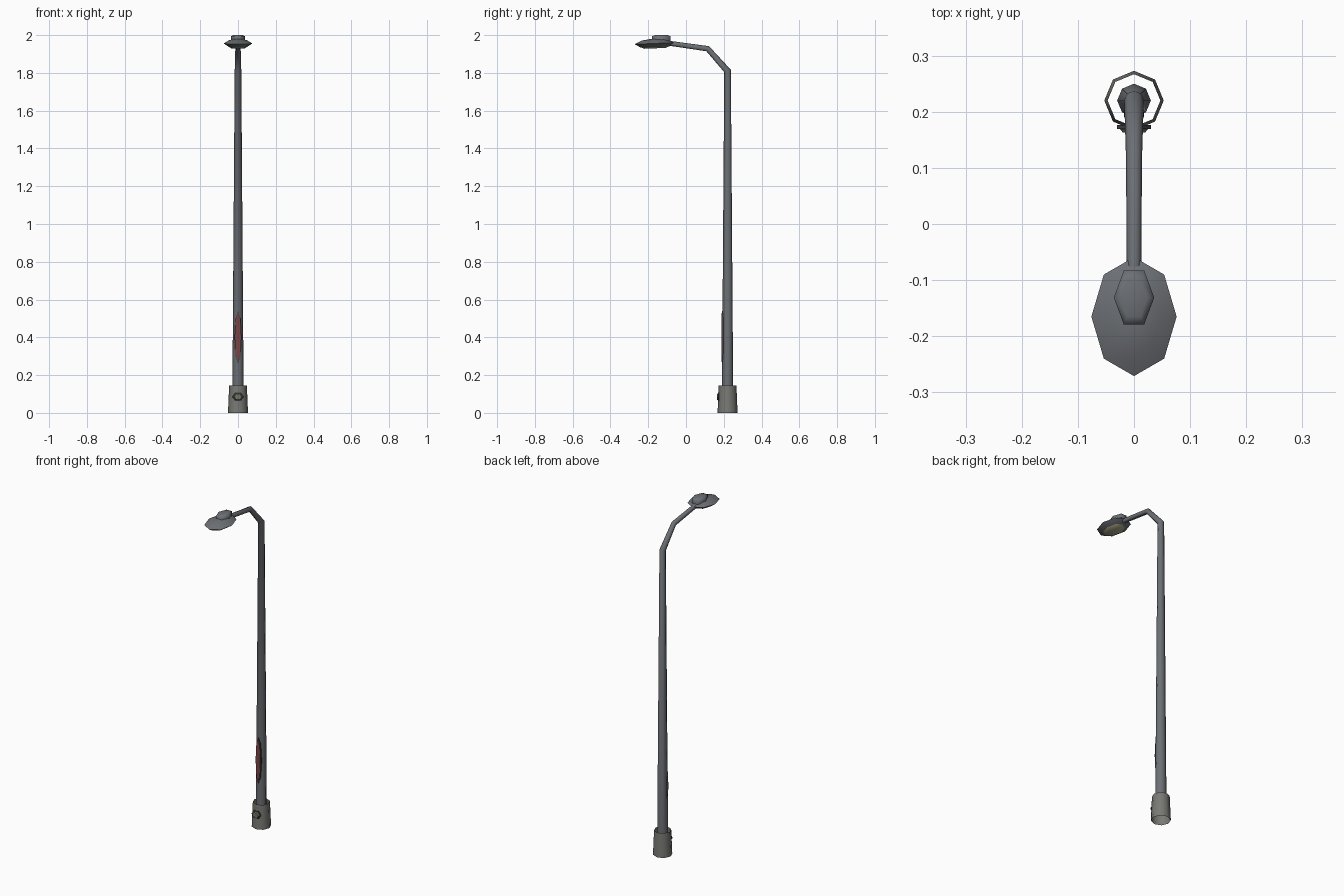
import bpy, bmesh, math
from mathutils import Vector

if "Cube" in bpy.data.objects:
    bpy.data.objects.remove(bpy.data.objects["Cube"])


def material(name, color):
    m = bpy.data.materials.new(name)
    m.diffuse_color = (*color, 1)
    m.use_nodes = True
    m.node_tree.nodes["Principled BSDF"].inputs["Base Color"].default_value = m.diffuse_color
    return m


def loft(name, rings, mat, cap_start=True, cap_end=True, smooth=50):
    """Skin a list of equal-length vertex rings; returns the object."""
    bm = bmesh.new()
    vs = [[bm.verts.new(p) for p in r] for r in rings]
    n = len(rings[0])
    for a, b in zip(vs, vs[1:]):
        for i in range(n):
            j = (i + 1) % n
            bm.faces.new((a[i], a[j], b[j], b[i]))
    if cap_start:
        bm.faces.new(vs[0][::-1])
    if cap_end:
        bm.faces.new(vs[-1])
    me = bpy.data.meshes.new(name)
    bm.to_mesh(me)
    bm.free()
    ob = bpy.data.objects.new(name, me)
    bpy.context.collection.objects.link(ob)
    me.materials.append(mat)
    if smooth:
        bpy.context.view_layer.objects.active = ob
        ob.select_set(True)
        bpy.ops.object.shade_smooth_by_angle(angle=math.radians(smooth))
        ob.select_set(False)
    return ob


def flat_ring(y, z, rx, ry, n=8, tilt=0.0):
    """Horizontal polygon, optionally rising towards the back."""
    angles = [2 * math.pi * i / n for i in range(n)]
    return [(rx * math.cos(a), y + ry * math.sin(a), z + tilt * ry * math.sin(a))
            for a in angles]


def wall_ring(y, z, rx, rz, n=6):
    """Polygon standing upright and facing the front."""
    return [(rx * math.cos(2 * math.pi * i / n), y, z + rz * math.sin(2 * math.pi * i / n))
            for i in range(n)]


metal = material("dark_metal", (0.15, 0.16, 0.175))
stone = material("base_grey", (0.19, 0.19, 0.175))
dark = material("dark_rim", (0.06, 0.06, 0.065))
red = material("red_panel", (0.20, 0.06, 0.06))
green = material("green_plug", (0.15, 0.18, 0.12))
glow = material("lamp_glass", (0.40, 0.38, 0.24))
POLE_Y = 0.22

# Open tapered base sleeve
loft("base", [flat_ring(POLE_Y, 0, 0.053, 0.053), flat_ring(POLE_Y, 0.145, 0.047, 0.047)],
     stone, cap_start=False, cap_end=False)

# Pole and bent arm: octagon swept along a path with mitred joints
path = [Vector((0, POLE_Y, 0.08)), Vector((0, POLE_Y, 1.81)),
        Vector((0, 0.115, 1.928)), Vector((0, -0.09, 1.957))]
radii = [0.030, 0.0175, 0.0142, 0.0130]
rings = []
for i, p in enumerate(path):
    d_in = (p - path[i - 1]).normalized() if i else (path[1] - p).normalized()
    d_out = (path[i + 1] - p).normalized() if i < len(path) - 1 else d_in
    d = (d_in + d_out).normalized()
    side = d.cross(Vector((1, 0, 0)))
    stretch = 1 / d.dot(d_in)
    rings.append([p + Vector((math.cos(a), 0, 0)) * radii[i] + side * math.sin(a) * radii[i] * stretch
                  for a in (k * math.pi / 4 for k in range(8))])
loft("pole_and_arm", rings, metal, cap_start=False)

# Lamp head: flattened octagonal shell
HEAD_Y, TILT = -0.165, 0.04
loft("lamp_head", [flat_ring(HEAD_Y, 1.937, 0.048, 0.075, tilt=TILT),
                   flat_ring(HEAD_Y, 1.956, 0.076, 0.106, tilt=TILT),
                   flat_ring(HEAD_Y, 1.974, 0.045, 0.068, tilt=TILT),
                   flat_ring(HEAD_Y, 1.980, 0.016, 0.025, tilt=TILT)], metal, smooth=75)

# Glass under the head
loft("lamp_glass", [flat_ring(HEAD_Y, 1.930, 0.036, 0.058, tilt=TILT),
                    flat_ring(HEAD_Y, 1.938, 0.047, 0.073, tilt=TILT)], glow)

# Hexagonal sensor cap on top of the head
loft("sensor_cap", [flat_ring(-0.131, 1.970, 0.036, 0.056, 6),
                    flat_ring(-0.131, 1.994, 0.036, 0.056, 6),
                    flat_ring(-0.131, 2.000, 0.024, 0.038, 6)], metal, smooth=75)

# Long red access panel with thin dark rim, set on the front of the pole
loft("panel_rim", [wall_ring(0.200, 0.40, 0.018, 0.14, 8),
                   wall_ring(0.191, 0.40, 0.018, 0.14, 8)], dark, smooth=0)
loft("red_panel", [wall_ring(0.195, 0.40, 0.015, 0.13, 8),
                   wall_ring(0.188, 0.40, 0.015, 0.13, 8)], red, smooth=0)

# Hexagonal plug on the front of the base
loft("plug_rim", [wall_ring(0.176, 0.085, 0.030, 0.026),
                  wall_ring(0.169, 0.085, 0.030, 0.026)], dark, smooth=0)
loft("green_plug", [wall_ring(0.172, 0.085, 0.027, 0.023),
                    wall_ring(0.163, 0.085, 0.020, 0.016)], green)
